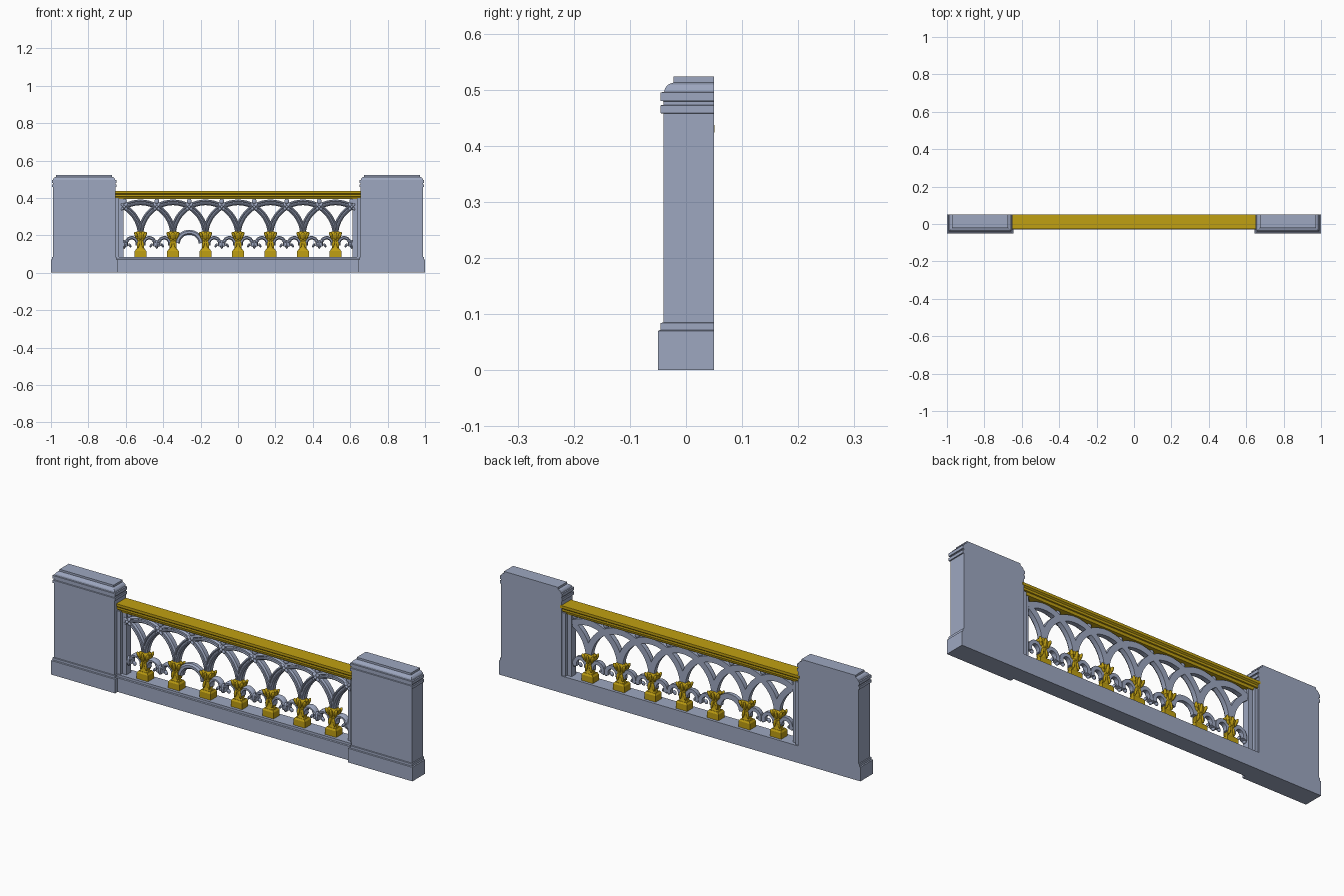
import bpy, bmesh
from math import sin, cos, pi, radians
from mathutils import Matrix, Vector

old = bpy.data.objects.get("Cube")
if old:
    bpy.data.objects.remove(old)

BAY = 0.1737      # spacing of the balusters
MID = 0.012       # depth of the grille's centre plane
EDGE = 0.613      # grille stops here, at the jambs


def material(name, rgb):
    m = bpy.data.materials.new(name)
    m.use_nodes = True
    m.diffuse_color = (*rgb, 1)
    bsdf = m.node_tree.nodes["Principled BSDF"]
    bsdf.inputs["Base Color"].default_value = (*rgb, 1)
    bsdf.inputs["Roughness"].default_value = 0.7
    return m


stone = material("blue grey stone", (0.34, 0.39, 0.53))
gold = material("old gold", (0.53, 0.35, 0.006))


def finish(bm, name, mat, smooth=True):
    bmesh.ops.recalc_face_normals(bm, faces=bm.faces)
    me = bpy.data.meshes.new(name)
    bm.to_mesh(me)
    bm.free()
    me.materials.append(mat)
    if smooth:
        me.shade_smooth()
        me.set_sharp_from_angle(angle=radians(35))
    ob = bpy.data.objects.new(name, me)
    bpy.context.collection.objects.link(ob)
    return ob


def loft(bm, rings):
    """Skin a list of closed rings and cap both ends."""
    vs = [[bm.verts.new(p) for p in r] for r in rings]
    n = len(vs[0])
    for a, b in zip(vs, vs[1:]):
        for i in range(n):
            j = (i + 1) % n
            bm.faces.new((a[i], a[j], b[j], b[i]))
    bm.faces.new(vs[0])
    bm.faces.new(vs[-1])


def rect(x0, x1, y0, y1, z):
    return [(x0, y0, z), (x1, y0, z), (x1, y1, z), (x0, y1, z)]


def box(bm, x0, x1, y0, y1, z0, z1):
    loft(bm, [rect(x0, x1, y0, y1, z0), rect(x0, x1, y0, y1, z1)])


def extrude_x(bm, profile, x0, x1):
    loft(bm, [[(x, y, z) for y, z in profile] for x in (x0, x1)])


def sweep(bm, path, section):
    """Sweep a (width, depth) section along a path of (x, z) points."""
    pts = [Vector(p) for p in path]
    rings = []
    for i, p in enumerate(pts):
        t = (pts[min(i + 1, len(pts) - 1)] - pts[max(i - 1, 0)]).normalized()
        rings.append([(p.x - t.y * w, y, p.y + t.x * w) for w, y in section])
    loft(bm, rings)


def blob(bm, at, size, tilt=0, lean=0, seg=10):
    """Ellipsoid used for leaves, petals and bosses."""
    m = (Matrix.Translation(at) @ Matrix.Rotation(tilt, 4, 'Y')
         @ Matrix.Rotation(lean, 4, 'X') @ Matrix.Diagonal((*size, 1)))
    bmesh.ops.create_uvsphere(bm, u_segments=seg, v_segments=6, radius=1, matrix=m)


# End piers: moulded on the front and both sides, flush at the back
pier_profile = [(.05, 0), (.05, .07), (.045, .072), (.045, .084), (.04, .085),
                (.04, .457), (.045, .458), (.045, .472), (.04, .473), (.04, .479),
                (.045, .48), (.045, .495), (.039, .496), (.037, .503),
                (.032, .509), (.024, .512), (.022, .513), (.022, .523)]
for side, label in ((1, "left"), (-1, "right")):
    bm = bmesh.new()
    rings = []
    for out, z in pier_profile:
        h = 0.1275 + out
        rings.append(rect(side * .8225 - h, side * .8225 + h, -out, .05, z))
    loft(bm, rings)
    finish(bm, label + "_pier", stone, False)

    # Stepped jamb between pier and grille
    bm = bmesh.new()
    for inner, y0, y1 in ((.636, -.02, .044), (.612, -.006, .03)):
        x0, x1 = sorted((side * inner, side * .665))
        box(bm, x0, x1, y0, y1, .08, .4)
    finish(bm, label + "_jamb", stone, False)

# Plinth under the grille
bm = bmesh.new()
extrude_x(bm, [(.05, 0), (-.03, 0), (-.03, .07), (-.026, .073), (-.026, .085), (.05, .085)],
          -.66, .66)
finish(bm, "plinth", stone, False)

# Handrail, moulded alike on both faces
half = [(.022, .393), (.026, .405), (.031, .407), (.031, .418), (.0385, .424), (.0385, .437)]
bm = bmesh.new()
extrude_x(bm, [(MID - w, z) for w, z in half] + [(MID + w, z) for w, z in reversed(half)],
          -.662, .662)
finish(bm, "handrail", gold, False)

# Interlaced arches, each spanning two bays, moulded in front and flat behind
arch_section = [(-.015, .027), (.015, .027), (.015, .004), (.009, -.004), (.006, -.004),
                (.003, .001), (-.003, .001), (-.006, -.004), (-.009, -.004), (-.015, .004)]
bm = bmesh.new()
for k in range(-4, 5):
    path = []
    for i in range(41):
        a = pi * i / 40
        x = k * BAY + BAY * cos(a)
        if abs(x) <= EDGE:
            path.append((x, .2 + .176 * sin(a)))
    if len(path) > 1:
        sweep(bm, path, arch_section)
finish(bm, "interlaced_arches", stone)

# Rosettes where the arches cross
bm = bmesh.new()
for k in range(-4, 4):
    c = Vector(((k + .5) * BAY, -.004, .352))
    blob(bm, c + Vector((0, -.005, 0)), (.008, .008, .008))
    for q in range(4):
        a = pi / 4 + q * pi / 2
        blob(bm, c + Vector((.013 * cos(a), 0, .013 * sin(a))), (.012, .007, .007), -a)
    # Small spandrel leaf above each crossing
    blob(bm, c + Vector((0, .014, .029)), (.014, .012, .016))
finish(bm, "rosettes", stone)

# Low scrolls and hanging leaves between the balusters
scroll_section = [(-.009, .025), (.009, .025), (.009, .006), (.004, -.002),
                  (-.004, -.002), (-.009, .006)]
PLAIN = -2        # this bay holds a plain round arch
bm = bmesh.new()
leaves = bmesh.new()
for k in range(-4, 4):
    cx = (k + .5) * BAY
    if k == PLAIN:
        sweep(bm, [(cx + .063 * cos(pi * i / 16), .158 + .058 * sin(pi * i / 16))
                   for i in range(17)], [(w * 1.5, y) for w, y in scroll_section])
        continue
    for s in (1, -1):
        path = [(cx + s * (.04 + .03 * cos(a)), .155 + .032 * sin(a))
                for a in [pi * (i / 14 * 1.25 - .1) for i in range(15)]]
        path = [p for p in path if abs(p[0]) <= EDGE]
        if len(path) > 2:
            sweep(bm, path, scroll_section)
        if abs(cx + s * .02) < EDGE:
            blob(leaves, (cx + s * .014, MID - .004, .168), (.009, .013, .02), s * .7)
            blob(leaves, (cx + s * .03, MID - .004, .146), (.007, .01, .012), s * -.6)
    blob(leaves, (cx, MID - .004, .152), (.011, .016, .024))
finish(bm, "lower_scrolls", stone)
finish(leaves, "scroll_leaves", stone)

# Balusters: square foot, narrow waist and a spreading leaf capital
vase = [(.122, .024, .018), (.13, .02, .015), (.15, .017, .013), (.165, .019, .015),
        (.185, .025, .018), (.2, .03, .021), (.212, .03, .021), (.22, .02, .016)]
for k in range(-3, 4):
    cx = k * BAY
    bm = bmesh.new()
    box(bm, cx - .031, cx + .031, MID - .024, MID + .024, .083, .115)
    loft(bm, [rect(cx - w, cx + w, MID - d, MID + d, z)
              for z, w, d in ((.115, .031, .024), (.124, .025, .019))])
    loft(bm, [[(cx + w * u, MID + d * v, z) for u, v in
               ((-1, -.5), (-.5, -1), (.5, -1), (1, -.5), (1, .5), (.5, 1), (-.5, 1), (-1, .5))]
              for z, w, d in vase])
    for s in (1, -1):
        for f in (1, -1):
            # Curling corner leaves and lower stem leaves
            blob(bm, (cx + s * .022, MID + f * .015, .197), (.009, .009, .024), s * .4, -f * .3)
            blob(bm, (cx + s * .012, MID + f * .014, .152), (.007, .006, .022), s * -.2)
        blob(bm, (cx, MID + s * .019, .196), (.009, .008, .024), 0, -s * .3)
    finish(bm, "baluster_%d" % (k + 4), gold)
